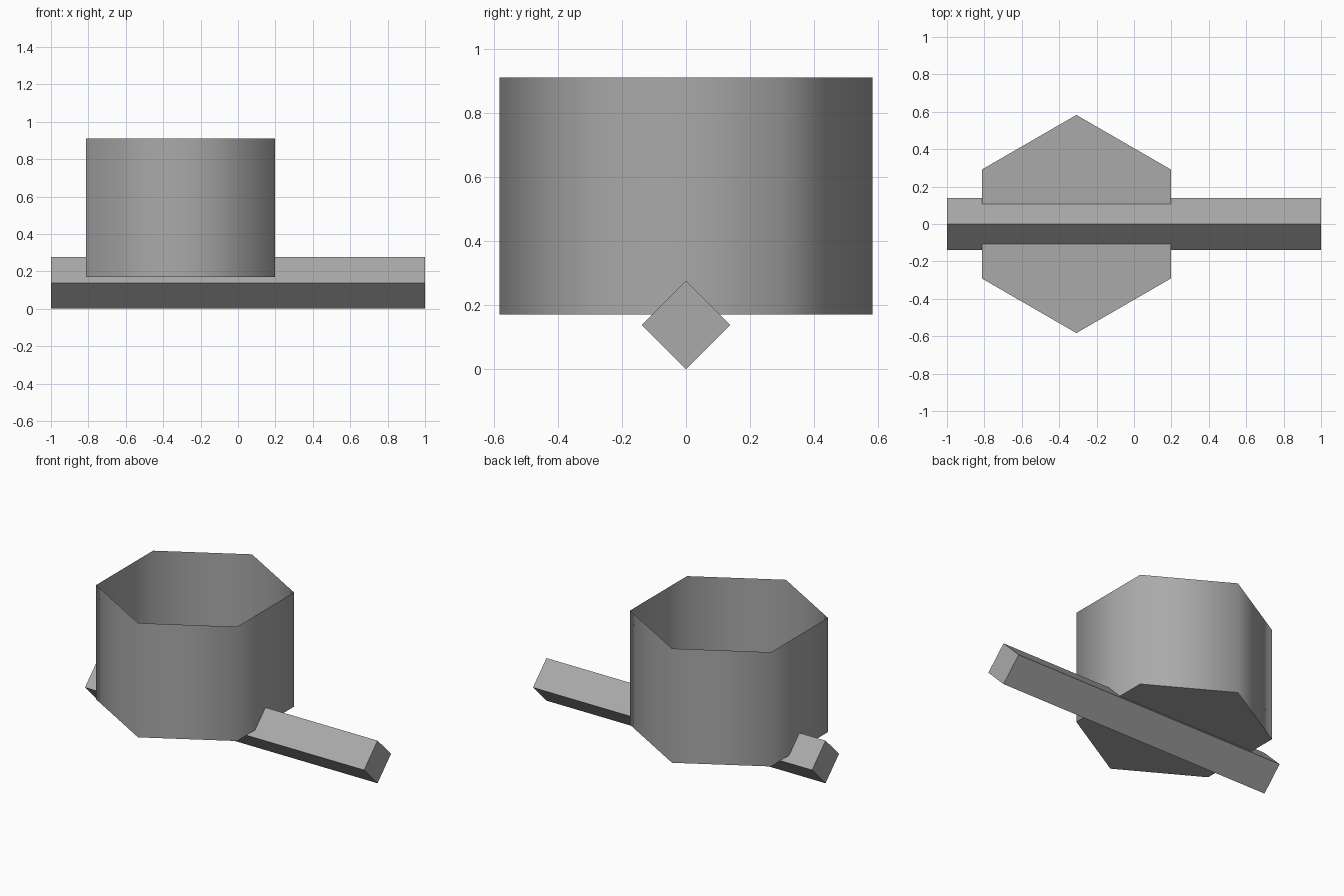
import bpy, bmesh, math
from mathutils import Matrix

if "Cube" in bpy.data.objects:
    bpy.data.objects.remove(bpy.data.objects["Cube"], do_unlink=True)

grey = bpy.data.materials.new("plain_grey")
grey.use_nodes = True
color = (0.4, 0.4, 0.4, 1)
grey.diffuse_color = color
grey.node_tree.nodes["Principled BSDF"].inputs["Base Color"].default_value = color


def prism(name, sides, radius, depth, matrix, open_top=False):
    """Regular prism along local z, with an optional open top."""
    bm = bmesh.new()
    bmesh.ops.create_cone(bm, cap_ends=True, segments=sides,
                          radius1=radius, radius2=radius, depth=depth)
    if open_top:
        lids = [f for f in bm.faces if f.normal.z > 0.9]
        bmesh.ops.delete(bm, geom=lids, context="FACES_ONLY")
    bm.transform(matrix)
    mesh = bpy.data.meshes.new(name)
    bm.to_mesh(mesh)
    bm.free()
    mesh.materials.append(grey)
    obj = bpy.data.objects.new(name, mesh)
    bpy.context.collection.objects.link(obj)
    return obj


# Thin six-sided cup, open at the top, with a corner towards the front
cup = prism("cup", 6, 0.583, 0.74, Matrix.Translation((-0.308, 0, 0.54)), True)
bpy.ops.object.select_all(action="DESELECT")
cup.select_set(True)
bpy.context.view_layer.objects.active = cup
bpy.ops.object.shade_smooth_by_angle(angle=math.radians(75))

# Square bar resting on its edge, running through the cup floor
prism("bar", 4, 0.138, 2,
      Matrix.Translation((0, 0, 0.138)) @ Matrix.Rotation(math.pi / 2, 4, "Y"))
